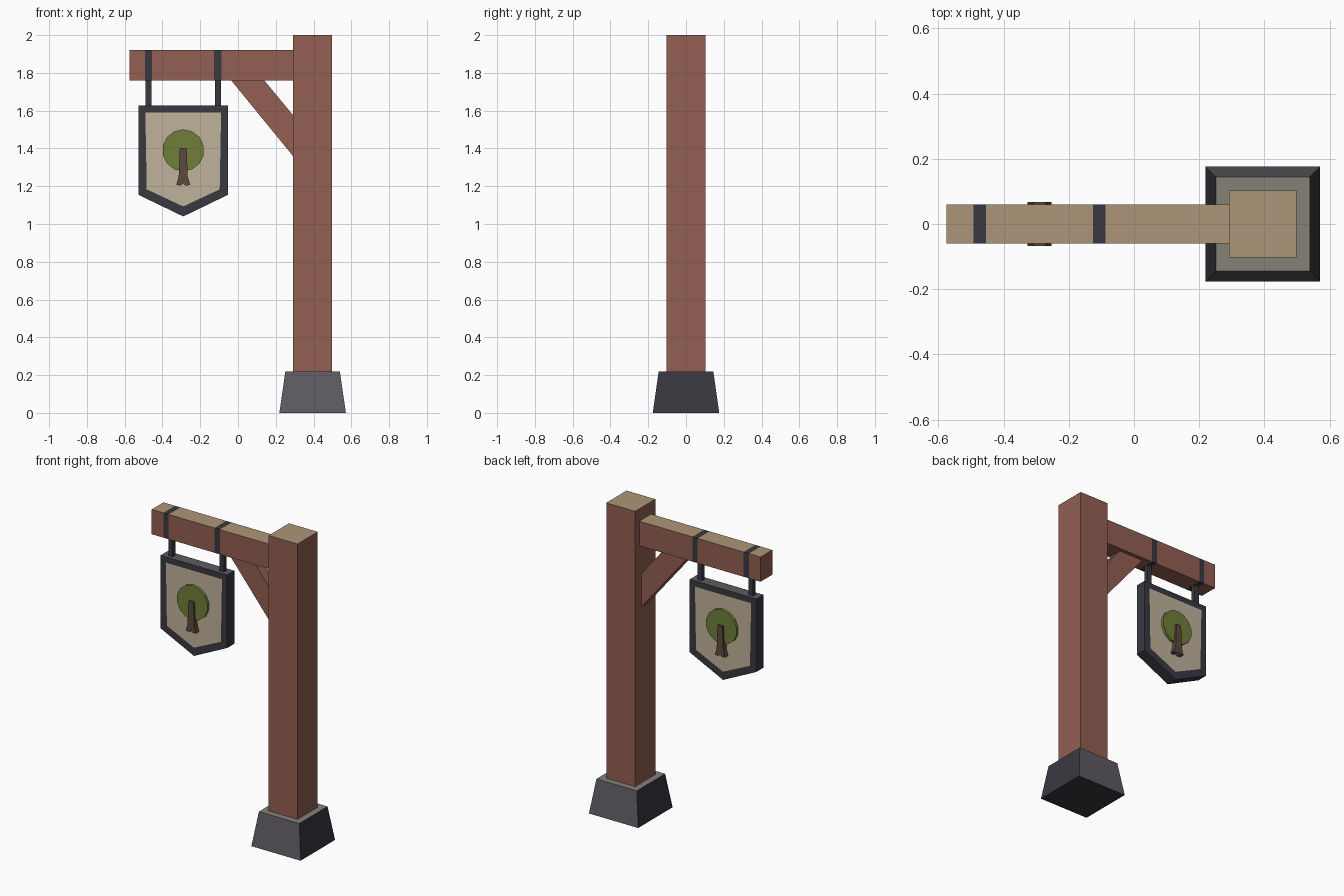
import bpy, bmesh, math
from mathutils import Vector

if "Cube" in bpy.data.objects:
    bpy.data.objects.remove(bpy.data.objects["Cube"])


def srgb(r, g, b):
    def lin(c):
        c /= 255
        return c / 12.92 if c <= 0.04045 else ((c + 0.055) / 1.055) ** 2.4
    return (lin(r), lin(g), lin(b), 1)


def material(name, *rgb):
    m = bpy.data.materials.new(name)
    m.diffuse_color = srgb(*rgb)
    m.use_nodes = True
    m.node_tree.nodes["Principled BSDF"].inputs["Base Color"].default_value = m.diffuse_color
    return m


WOOD = material("red_brown_wood", 147, 95, 82)
TAN = material("pale_wood_top", 174, 149, 120)
CHARCOAL = material("charcoal", 57, 56, 64)
GREY = material("grey", 94, 91, 98)
STONE = material("stone_top", 133, 129, 119)
CREAM = material("cream_panel", 192, 178, 156)
GREEN = material("leaf_green", 112, 127, 57)
BARK = material("bark_brown", 92, 73, 62)


def finish(name, bm, mats, rule=None):
    """Store the mesh; rule(face) picks a material index."""
    bmesh.ops.recalc_face_normals(bm, faces=bm.faces)
    bm.normal_update()
    if rule:
        for f in bm.faces:
            f.material_index = rule(f)
    me = bpy.data.meshes.new(name)
    bm.to_mesh(me)
    bm.free()
    for m in mats:
        me.materials.append(m)
    ob = bpy.data.objects.new(name, me)
    bpy.context.collection.objects.link(ob)
    return ob


def prism(points, half):
    """Extrude an x-z outline through y = -half..half."""
    bm = bmesh.new()
    face = bm.faces.new([bm.verts.new((x, -half, z)) for x, z in points])
    ext = bmesh.ops.extrude_face_region(bm, geom=[face], use_keep_orig=True)
    verts = [v for v in ext["geom"] if isinstance(v, bmesh.types.BMVert)]
    bmesh.ops.translate(bm, verts=verts, vec=(0, 2 * half, 0))
    bmesh.ops.recalc_face_normals(bm, faces=bm.faces)
    return bm


def rect(x0, x1, z0, z1):
    return [(x0, z0), (x1, z0), (x1, z1), (x0, z1)]


POST_X, SIGN_X = 0.395, -0.29
HANG = 0.183          # hanger distance from the sign centre


def is_top(f):
    return f.normal.z > 0.9


# Tapered stone foot
bm = prism(rect(POST_X - 0.176, POST_X + 0.176, 0, 0.22), 0.176)
for v in bm.verts:
    if v.co.z > 0.1:
        v.co.x = POST_X + (v.co.x - POST_X) * 0.82
        v.co.y *= 0.82
finish("foot", bm, [GREY, CHARCOAL, STONE],
       lambda f: 2 if is_top(f) else 0 if abs(f.normal.y) > 0.9 else 1)

# Upright post
bm = prism(rect(POST_X - 0.103, POST_X + 0.103, 0.2, 2.0), 0.103)
finish("post", bm, [WOOD, TAN], lambda f: int(is_top(f)))

# Cross beam, cut so that the two straps are flush bands
bm = prism(rect(-0.575, 0.30, 1.76, 1.92), 0.06)
straps = [SIGN_X - HANG, SIGN_X + HANG]
for cx in straps:
    for x in (cx - 0.019, cx + 0.019):
        bmesh.ops.bisect_plane(bm, geom=bm.verts[:] + bm.edges[:] + bm.faces[:],
                               plane_co=(x, 0, 0), plane_no=(1, 0, 0))


def beam_rule(f):
    if any(abs(f.calc_center_median().x - cx) < 0.015 for cx in straps):
        return 2
    return int(is_top(f))


finish("beam", bm, [WOOD, TAN, CHARCOAL], beam_rule)

# Diagonal brace
bm = prism([(-0.04, 1.765), (0.295, 1.355), (0.295, 1.572), (0.135, 1.765)], 0.035)
finish("brace", bm, [WOOD])

# Hangers
for side, cx in zip(("left", "right"), straps):
    bm = prism(rect(cx - 0.016, cx + 0.016, 1.62, 1.765), 0.014)
    finish(side + "_hanger", bm, [CHARCOAL])

# Pointed sign board with a flush panel inset on both faces
bm = prism([(SIGN_X, 1.04), (SIGN_X + 0.238, 1.155), (SIGN_X + 0.238, 1.627),
            (SIGN_X - 0.238, 1.627), (SIGN_X - 0.238, 1.155)], 0.036)
panels = [f for f in bm.faces if abs(f.normal.y) > 0.9]
bmesh.ops.inset_individual(bm, faces=panels, thickness=0.053)
finish("sign_board", bm, [CHARCOAL, CREAM, GREY],
       lambda f: 1 if f in panels else 2 if is_top(f) else 0)

# Tree emblem, standing out on both sides
N = 14
crown = [(SIGN_X + 0.111 * math.cos(2 * math.pi * (i + 0.5) / N),
          1.39 + 0.111 * math.sin(2 * math.pi * (i + 0.5) / N)) for i in range(N)]
finish("tree_crown", prism(crown, 0.054), [GREEN])

half_trunk = [(0.013, 1.203), (0.037, 1.207), (0.024, 1.25), (0.018, 1.402)]
trunk = [(SIGN_X, 1.215)] + [(SIGN_X + x, z) for x, z in half_trunk]
trunk += [(SIGN_X - x, z) for x, z in reversed(half_trunk)]
finish("tree_trunk", prism(trunk, 0.067), [BARK])
